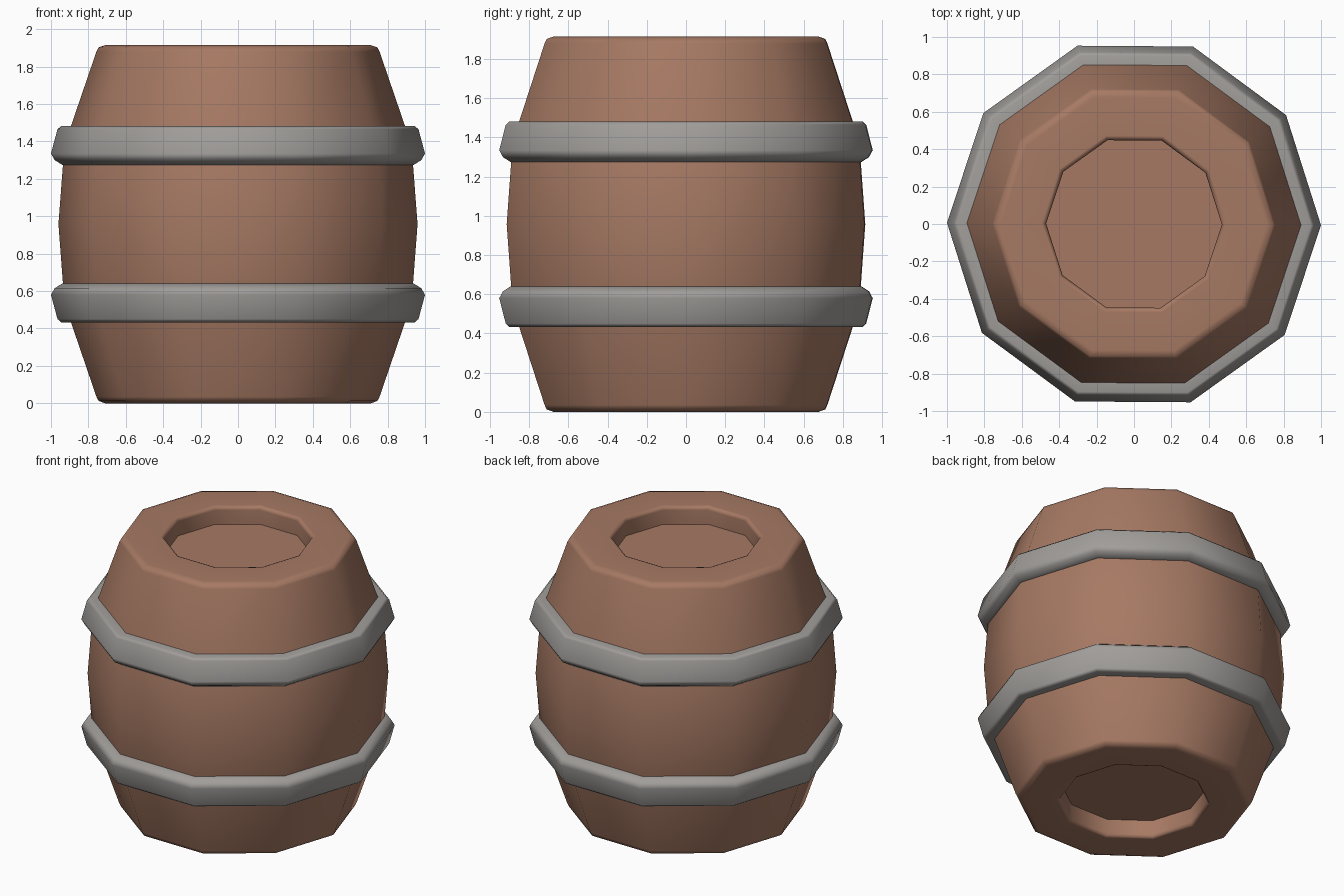
import bpy, bmesh, math

if "Cube" in bpy.data.objects:
    bpy.data.objects.remove(bpy.data.objects["Cube"])

SIDES = 10
TURN = math.radians(-0.4)
HEIGHT = 1.915


def material(name, rgb):
    m = bpy.data.materials.new(name)
    m.diffuse_color = (*rgb, 1)
    m.use_nodes = True
    m.node_tree.nodes["Principled BSDF"].inputs["Base Color"].default_value = m.diffuse_color
    return m


def lathe(name, profile, mat, ring=False):
    """Spin an (r, z) profile into a ten-sided solid; ring joins last to first."""
    bm = bmesh.new()
    rows = [[bm.verts.new((r * math.cos(TURN + math.tau * i / SIDES),
                           r * math.sin(TURN + math.tau * i / SIDES), z))
             for i in range(SIDES)] for r, z in profile]
    pairs = list(zip(rows, rows[1:]))
    if ring:
        pairs.append((rows[-1], rows[0]))
    else:
        bm.faces.new(rows[0])
        bm.faces.new(rows[-1])
    for a, b in pairs:
        for i in range(SIDES):
            j = (i + 1) % SIDES
            bm.faces.new((a[i], a[j], b[j], b[i]))
    bmesh.ops.recalc_face_normals(bm, faces=bm.faces[:])
    mesh = bpy.data.meshes.new(name)
    bm.to_mesh(mesh)
    bm.free()
    mesh.materials.append(mat)
    ob = bpy.data.objects.new(name, mesh)
    bpy.context.collection.objects.link(ob)
    bpy.ops.object.select_all(action='DESELECT')
    ob.select_set(True)
    bpy.context.view_layer.objects.active = ob
    bpy.ops.object.shade_smooth_by_angle(angle=math.radians(55))
    # large faces stay flat, only the narrow bevels blend
    wn = ob.modifiers.new("weighted_normals", 'WEIGHTED_NORMAL')
    wn.keep_sharp = True
    return ob


def flip(profile):
    return [(r, HEIGHT - z) for r, z in reversed(profile)]


wood = material("brown_wood", (0.381, 0.191, 0.125))
metal = material("grey_metal", (0.352, 0.337, 0.323))

# barrel body: recessed lid, bevelled rim, sloped staves, bulging belly
upper = [(0.96, HEIGHT / 2), (0.928, 1.38), (0.757, 1.88), (0.745, 1.903),
         (0.71, HEIGHT), (0.495, HEIGHT), (0.478, 1.908), (0.47, 1.89), (0.47, 1.79)]
lathe("barrel_body", flip(upper)[:-1] + upper, wood)

# two mirrored metal hoops
hoop = [(0.87, 1.275), (0.94, 1.275), (0.98, 1.30), (1.0, 1.335),
        (0.965, 1.465), (0.945, 1.482), (0.87, 1.482)]
lathe("upper_hoop", hoop, metal, ring=True)
lathe("lower_hoop", flip(hoop), metal, ring=True)
